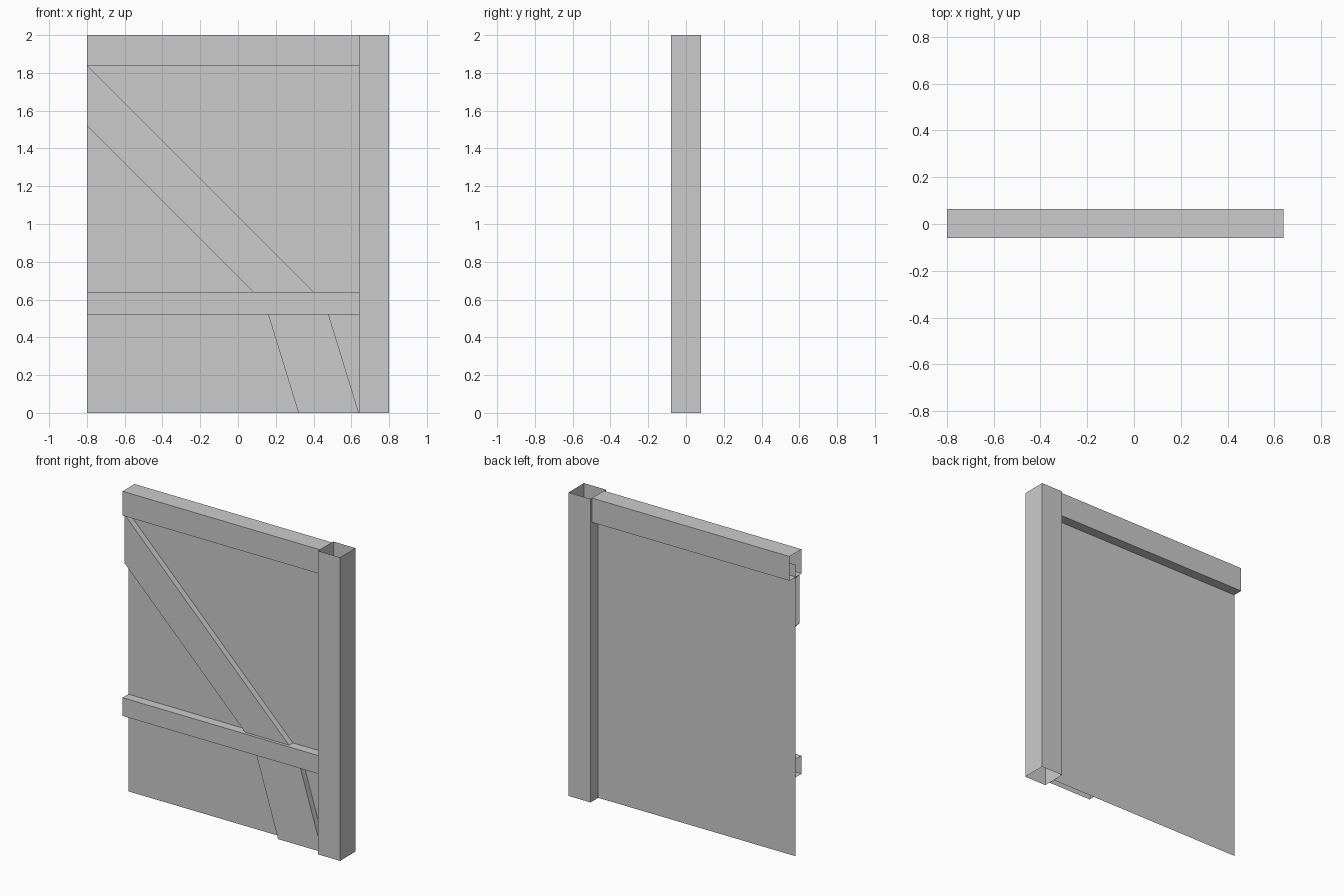
import bpy

if "Cube" in bpy.data.objects:
    bpy.data.objects.remove(bpy.data.objects["Cube"])


def make(name, verts, faces):
    me = bpy.data.meshes.new(name)
    me.from_pydata(verts, [], faces)
    me.update()
    ob = bpy.data.objects.new(name, me)
    bpy.context.collection.objects.link(ob)
    return ob


def sweep(name, start, end, closed):
    """Skin between two matching end profiles, leaving the ends open."""
    n = len(start)
    count = n if closed else n - 1
    faces = [(i, i + n, (i + 1) % n + n, (i + 1) % n) for i in range(count)]
    return make(name, start + end, faces)


def post(name, x0, x1, y0, y1, z0, z1):
    ring = [(x0, y0), (x0, y1), (x1, y1), (x1, y0)]
    return sweep(name, [(x, y, z0) for x, y in ring],
                 [(x, y, z1) for x, y in ring], True)


def rail(name, x0, x1, profile, closed):
    return sweep(name, [(x0, y, z) for y, z in profile],
                 [(x1, y, z) for y, z in profile], closed)


def brace(name, upper, lower, front):
    """Slanted board on the panel: each end is ((x, z), (x, z))."""
    def channel(end):
        (xa, za), (xb, zb) = end
        return [(xa, 0, za), (xa, front, za), (xb, front, zb), (xb, 0, zb)]
    return sweep(name, channel(lower), channel(upper), False)


LEFT, RIGHT, FRONT = -0.8, 0.64, -0.06

# Hollow upright post
post("corner_post", RIGHT, 0.8, -0.08, 0.08, 0, 2)

# Thin wall sheet
make("wall_panel",
     [(LEFT, 0, 0), (RIGHT, 0, 0), (RIGHT, 0, 1.92), (LEFT, 0, 1.92)],
     [(0, 1, 2, 3)])

# Top rail wraps the sheet, middle rail sits on its front
rail("top_rail", LEFT, RIGHT,
     [(FRONT, 1.84), (FRONT, 2), (0.065, 2), (0.065, 1.84)][::-1], True)
rail("middle_rail", LEFT, RIGHT,
     [(0, 0.64), (FRONT, 0.64), (FRONT, 0.52), (0, 0.52)], False)

# Slanted braces
brace("upper_brace", ((LEFT, 1.84), (LEFT, 1.52)),
      ((0.4, 0.64), (0.08, 0.64)), -0.04)
brace("lower_brace", ((0.48, 0.52), (0.16, 0.52)),
      ((0.64, 0), (0.32, 0)), -0.04)

# Make outward-facing normals consistent on each skin
for ob in bpy.context.collection.objects:
    me = ob.data
    c = sum((v.co for v in me.vertices), me.vertices[0].co * 0) / len(me.vertices)
    if sum((p.center - c).dot(p.normal) * p.area for p in me.polygons) < 0:
        me.flip_normals()
